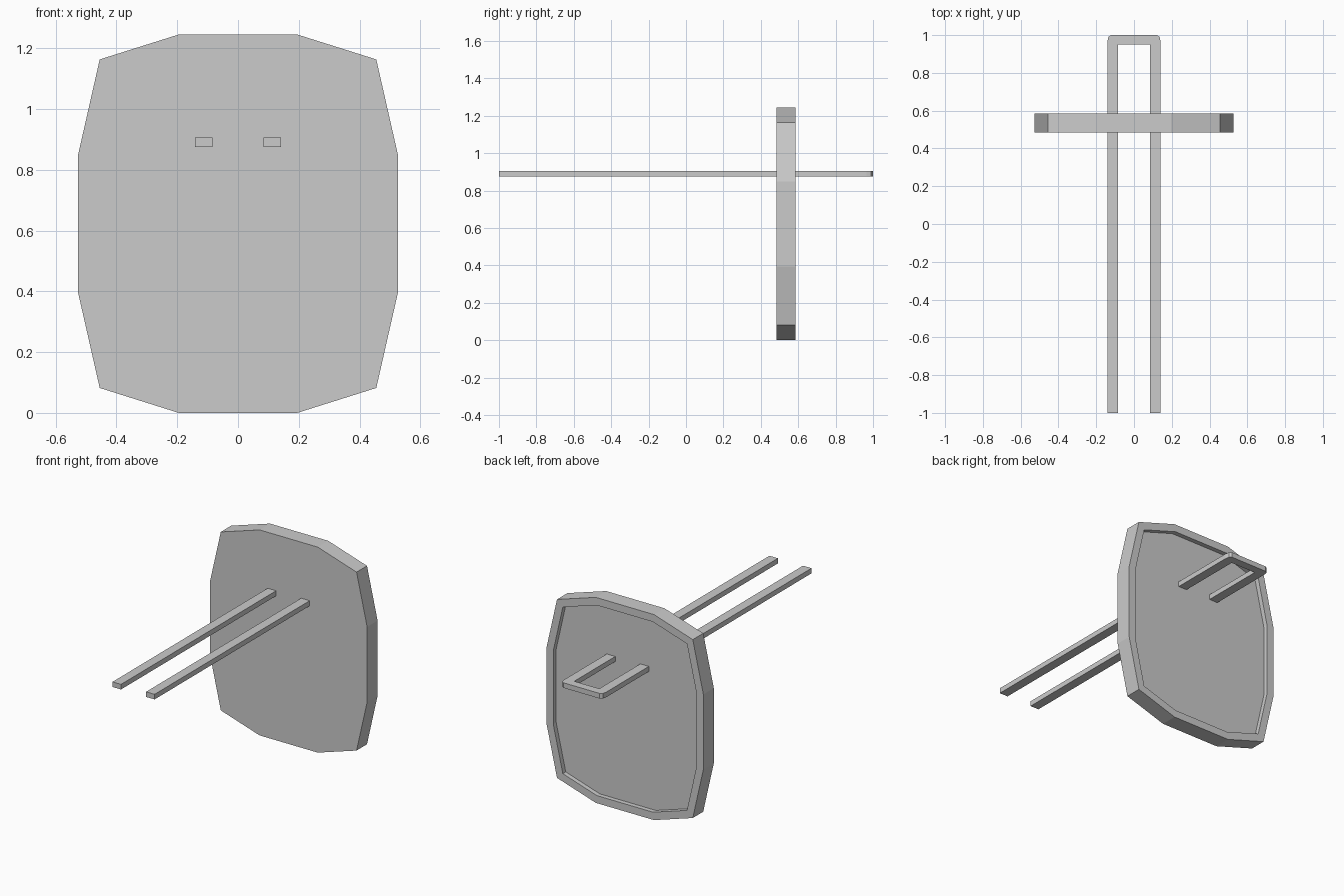
import bpy, bmesh
from mathutils import Vector

if "Cube" in bpy.data.objects:
    bpy.data.objects.remove(bpy.data.objects["Cube"])


def finish(name, bm):
    bmesh.ops.recalc_face_normals(bm, faces=bm.faces[:])
    mesh = bpy.data.meshes.new(name)
    bm.to_mesh(mesh)
    bm.free()
    obj = bpy.data.objects.new(name, mesh)
    bpy.context.collection.objects.link(obj)
    return obj


def prism(points, offset):
    """Extrude a planar outline; returns the bmesh and the far cap."""
    bm = bmesh.new()
    base = bm.faces.new([bm.verts.new(p) for p in points])
    ext = bmesh.ops.extrude_face_region(bm, geom=[base], use_keep_orig=True)
    verts = [g for g in ext["geom"] if isinstance(g, bmesh.types.BMVert)]
    cap = [g for g in ext["geom"] if isinstance(g, bmesh.types.BMFace)][0]
    bmesh.ops.translate(bm, verts=verts, vec=offset)
    bmesh.ops.recalc_face_normals(bm, faces=bm.faces[:])
    return bm, cap


def mirrored(half):
    """Close a right-hand half outline with its mirror image."""
    return half + [(-x, v) for x, v in reversed(half)]


# Twelve-sided panel with a shallow recess in its back
FRONT_Y, THICK, RIM, DEPTH = 0.485, 0.10, 0.046, 0.028
half = [(0.195, 0.0), (0.455, 0.082), (0.526, 0.395),
        (0.526, 0.85), (0.455, 1.163), (0.195, 1.245)]
bm, back = prism([(x, FRONT_Y, z) for x, z in mirrored(half)],
                 Vector((0, THICK, 0)))
bmesh.ops.inset_region(bm, faces=[back], thickness=RIM, use_even_offset=True)
floor = bmesh.ops.extrude_face_region(bm, geom=[back])
bmesh.ops.translate(bm, vec=(0, -DEPTH, 0),
                    verts=[g for g in floor["geom"] if isinstance(g, bmesh.types.BMVert)])
if back.is_valid:
    bmesh.ops.delete(bm, geom=[back], context="FACES_ONLY")
finish("panel", bm)

# U-shaped bar passing through the panel, with softened outer corners
arm = [(0.084, 0.95), (0.084, -1.0), (0.141, -1.0), (0.141, 0.965),
       (0.136, 0.99), (0.122, 1.0)]
bm, _ = prism([(x, y, 0.875) for x, y in mirrored(arm)], Vector((0, 0, 0.031)))
finish("u_bar", bm)
